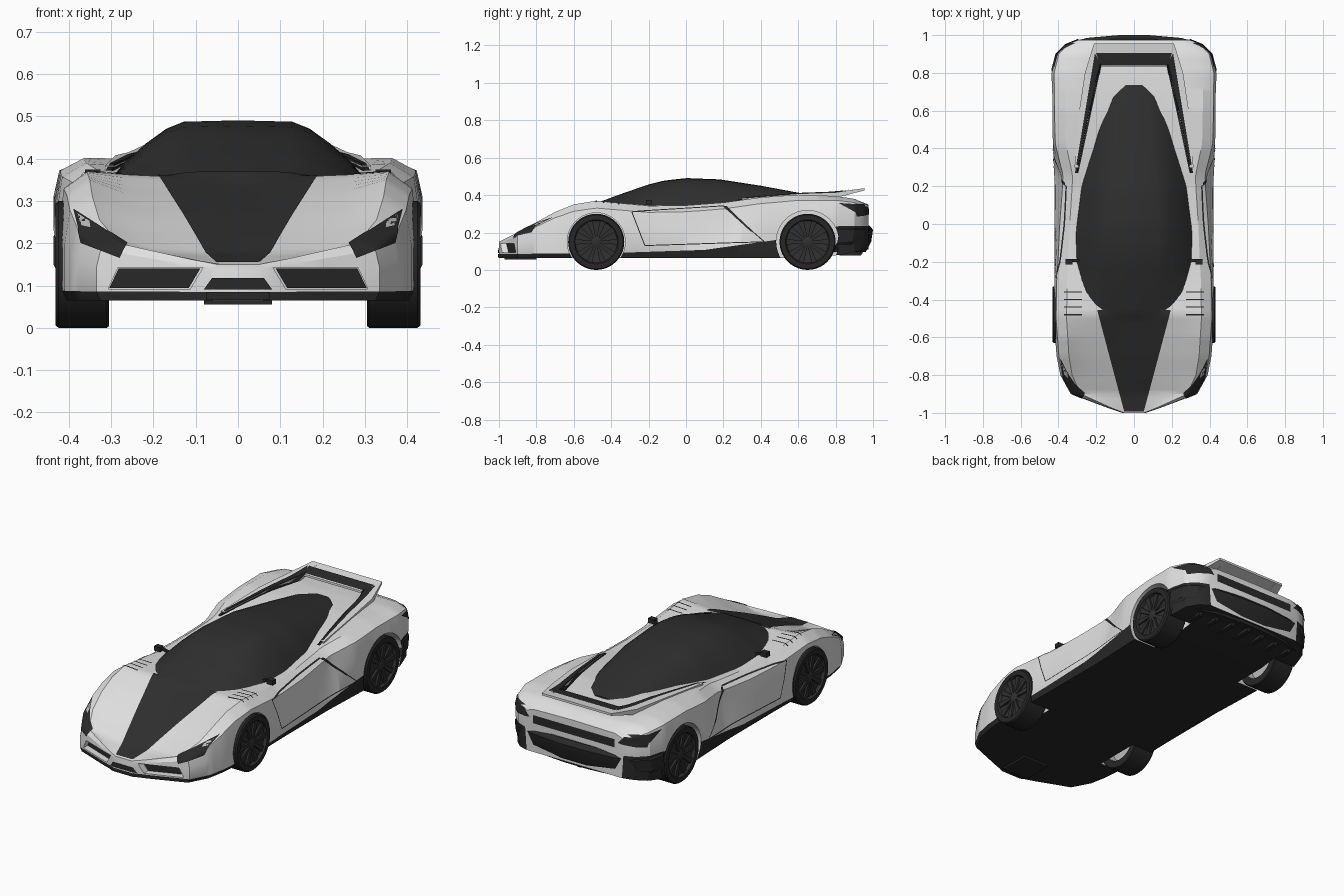
import bpy, bmesh, math
from mathutils import Vector
from mathutils.bvhtree import BVHTree

if "Cube" in bpy.data.objects:
    bpy.data.objects.remove(bpy.data.objects["Cube"])


def material(name, r, g, b):
    m = bpy.data.materials.new(name)
    m.use_nodes = True
    m.diffuse_color = (r, g, b, 1)
    m.node_tree.nodes["Principled BSDF"].inputs["Base Color"].default_value = (r, g, b, 1)
    return m


paint = material("white paint", .75, .75, .75)
trim = material("black trim", .022, .022, .022)
glass = material("dark glass", .028, .028, .028)
rubber = material("tyre rubber", .02, .02, .02)
alloy = material("dark alloy", .03, .03, .03)
silver = material("silver", .5, .5, .5)


def finish(name, bm, mats, angle=25, fix=True):
    """Turn a bmesh into a shaded object."""
    if fix:
        bmesh.ops.recalc_face_normals(bm, faces=bm.faces)
    mesh = bpy.data.meshes.new(name)
    bm.to_mesh(mesh)
    bm.free()
    for m in mats:
        mesh.materials.append(m)
    obj = bpy.data.objects.new(name, mesh)
    bpy.context.collection.objects.link(obj)
    shade(obj, angle)
    return obj


def shade(obj, angle):
    bpy.ops.object.select_all(action='DESELECT')
    obj.select_set(True)
    bpy.context.view_layer.objects.active = obj
    bpy.ops.object.shade_smooth_by_angle(angle=math.radians(angle))


def at(keys, y):
    """Read a value from (position, value) keys."""
    for (a, va), (b, vb) in zip(keys, keys[1:]):
        if y <= b:
            return va + (vb - va) * max(0, y - a) / (b - a)
    return keys[-1][1]


def mix(a, b, t):
    return a + (b - a) * t


def loft(name, mats, rings, rule=lambda k: 0, angle=25):
    """Skin a row of closed rings and cap both ends."""
    bm = bmesh.new()
    rows = [[bm.verts.new(p) for p in ring] for ring in rings]
    n = len(rows[0])
    for a, b in zip(rows, rows[1:]):
        for k in range(n):
            j = (k + 1) % n
            bm.faces.new((a[k], a[j], b[j], b[k])).material_index = rule(k)
    bm.faces.new(rows[0])
    bm.faces.new(rows[-1])
    return finish(name, bm, mats, angle)


def mirrored(half, y):
    """Close a half section whose first and last points lie on the centre line."""
    ring = half + [(-x, z) for x, z in half[-2:0:-1]]
    return [(x, y, z) for x, z in ring]


def slab(y, z, inner, outer, deep=.012):
    """Flat cross-section across x, for the wing and its arms."""
    return [(inner, y, z), (outer, y, z), (outer, y, z - deep), (inner, y, z - deep)]


def box(name, mat, lo, hi):
    plan = [(lo[0], lo[1]), (hi[0], lo[1]), (hi[0], hi[1]), (lo[0], hi[1])]
    return loft(name, [mat], [[(x, y, z) for x, y in plan] for z in (lo[2], hi[2])])


# Body curves along the length
width = [(-1, .06), (-.985, .11), (-.9, .335), (-.8, .39), (-.7, .41), (-.5, .425), (-.2, .42),
         (.2, .42), (.5, .432), (.8, .436), (.9, .41), (.95, .36), (.975, .3)]
pinch = [(-.3, 0), (0, .015), (.26, .035), (.42, 0)]
floor = [(-1, .065), (.7, .065), (.85, .085), (.975, .11)]
sill = [(-1, .085), (-.4, .09), (.1, .107), (.48, .16), (.82, .235)]
crown = [(-1, .15), (-.9, .2), (-.8, .255), (-.7, .31), (-.6, .35), (-.48, .37), (-.35, .357),
         (-.2, .342), (0, .345), (.2, .36), (.4, .388), (.6, .402), (.8, .395), (.9, .38), (.975, .345)]
inner = [(-1, .15), (-.9, .178), (-.82, .215), (-.7, .27), (-.48, .362), (-.3, .352), (0, .342),
         (.2, .352), (.4, .382), (.6, .4), (.8, .395), (.9, .38), (.975, .347)]
middle = [(-1, .15), (-.9, .172), (-.82, .21), (-.7, .262), (-.47, .352), (-.3, .35), (0, .34),
          (.2, .348), (.5, .375), (.7, .383), (.9, .378), (.975, .35)]


def body_section(y):
    w, low, s, top, rim, mid = (at(c, y) for c in (width, floor, sill, crown, inner, middle))
    m = w - at(pinch, y)
    half = [(0, low), (w * .97, low), (w, s), (m, mix(s, top, .5)), (m * .97, mix(s, top, .86)),
            (m * .84, top), (m * .6, rim), (0, mid)]
    return mirrored(half, y)


count = 80
body = loft("body", [paint, trim], [body_section(mix(-1, .975, i / (count - 1))) for i in range(count)],
            lambda k: 1 if min(k, 13 - k) < 2 else 0)


def carve(cutter):
    """Cut a helper out of the body, then drop the helper."""
    cut = body.modifiers.new("cut", 'BOOLEAN')
    cut.operation, cut.solver, cut.object = 'DIFFERENCE', 'EXACT', cutter
    bpy.context.view_layer.objects.active = body
    bpy.ops.object.modifier_apply(modifier=cut.name)
    bpy.data.objects.remove(cutter)


def lathe(name, mats, profile, side, y, z, rule=lambda k: 0, n=40):
    """Spin an (x, radius) profile about an axle."""
    bm = bmesh.new()
    rows = []
    for x, r in profile:
        turn = [math.tau * i / n for i in range(n)]
        rows.append([bm.verts.new((side * x, y + r * math.cos(a), z + r * math.sin(a))) for a in turn])
    for k, (a, b) in enumerate(zip(rows, rows[1:])):
        for i in range(n):
            j = (i + 1) % n
            bm.faces.new((a[i], a[j], b[j], b[i])).material_index = rule(k)
    bm.faces.new(rows[0]).material_index = rule(0)
    bm.faces.new(rows[-1]).material_index = rule(len(rows) - 2)
    return finish(name, bm, mats, 35)


# Wheel arches and front intake pockets cut into the body, then the wheels
axles = [("front", -.48, .155), ("rear", .65, .168)]
intake = [(.284, .142), (.083, .142), (.113, .092), (.307, .092)]
tyre = [(.345, .03), (.345, .1), (.305, .108), (.305, .146), (.31, .15), (.425, .15), (.432, .144),
        (.432, .118), (.416, .112), (.41, .03)]
for side, hand in ((1, "left"), (-1, "right")):
    carve(loft("intake_cutter", [paint], [[(side * x, -1.1, z) for x, z in intake],
                                          [(side * x, mix(-.99, -.87, x / .31), z) for x, z in intake]]))
    for end, y, arch in axles:
        carve(lathe("arch_cutter", [paint], [(.285, arch), (.6, arch)], side, y, .15))
        lathe(f"{end}_{hand}_wheel", [rubber, silver, alloy], tyre, side, y, .15,
              lambda k: 1 if k < 2 else (2 if k > 6 else 0))
        lathe(f"{end}_{hand}_hub", [alloy], [(.4, .028), (.422, .028), (.427, .015)], side, y, .15, n=16)
        for i in range(10):
            a = math.tau * i / 10
            out, across = Vector((0, math.cos(a), math.sin(a))), Vector((0, -math.sin(a), math.cos(a)))
            hub = Vector((0, y, .15))
            rings = [[hub + out * r + across * t * h + Vector((side * x, 0, 0))
                      for t, x in ((-1, .4), (1, .4), (1, .424), (-1, .424))]
                     for r, h in ((.02, .006), (.114, .015))]
            loft(f"{end}_{hand}_spoke", [alloy], rings)
shade(body, 25)

# Canopy
roof = [(-.48, .357), (-.35, .405), (-.2, .457), (-.12, .477), (0, .491), (.18, .484), (.4, .45),
        (.6, .413), (.735, .39)]
spread = [(-.48, .22), (-.35, .275), (-.2, .313), (-.05, .318), (.2, .293), (.5, .21), (.68, .15), (.735, .07)]
base = [(-.48, .342), (-.35, .347), (-.2, .335), (0, .33), (.2, .335), (.5, .365), (.735, .37)]
shape = [(1, 0), (.84, .4), (.69, .67), (.54, .88), (.41, .98), (0, 1)]


def canopy_section(y):
    b, t, c = at(base, y), at(roof, y), at(spread, y)
    return mirrored([(0, b)] + [(c * u, mix(b, t, v)) for u, v in shape], y)


canopy = loft("canopy", [glass], [canopy_section(mix(-.48, .735, i / 40)) for i in range(41)])

# Rear wing carried by arms that rise out of the haunches
wing = loft("rear_wing", [paint], [slab(y, z, -w, w) for w, y, z in ((.225, .835, .419), (.2, .955, .437))])
arm_rows = [(.3, .383, .295, .315, .02), (.6, .408, .235, .29, .03), (.8, .415, .19, .26, .03),
            (.955, .437, .17, .212, .012)]
arms = [loft("wing_arm", [paint], [slab(y, z, s * a, s * b, d) for y, z, a, b, d in arm_rows]) for s in (1, -1)]

# Rear bumper and diffuser fins
plan = [(.437, .82), (.416, .9), (.36, .955), (.25, .985), (.08, 1)]
plan += [(-x, y) for x, y in reversed(plan)]
levels = [(.93, .04, .095), (1, .01, .15), (1, 0, .215), (.97, .02, .238)]
bumper = loft("rear_bumper", [trim], [[(x * k, y - d, z) for x, y in plan] for k, d, z in levels])
for i in range(-3, 4):
    x, back = i * .1, .985 - abs(i) * .012
    loft("diffuser_fin", [trim], [[(x - .012, .82, z), (x + .012, .82, z), (x + .012, y, z), (x - .012, y, z)]
                                  for y, z in ((back - .05, .078), (back, .15))])
box("front_lip", trim, (-.08, -.97, .055), (.08, -.8, .07))

# Mirrors on short stalks
for s in (-1, 1):
    stalk = [[(s * x, y, z + h) for y, h in ((-.2, 0), (-.185, 0), (-.185, .01), (-.2, .01))]
             for x, z in ((.29, .347), (.335, .358))]
    loft("mirror_stalk", [trim], stalk)
    lo, hi = sorted((s * .325, s * .362))
    box("mirror", trim, (lo, -.215, .35), (hi, -.185, .375))

# Thin plates laid on the surface
trees = [BVHTree.FromPolygons([v.co for v in o.data.vertices], [p.vertices for p in o.data.polygons])
         for o in (body, canopy, wing, bumper, *arms)]
views = {"top": lambda a, b: ((a, b, 2), (0, 0, -1)), "front": lambda a, b: ((a, -2, b), (0, 1, 0)),
         "back": lambda a, b: ((a, 2, b), (0, -1, 0)), "left": lambda a, b: ((2, a, b), (-1, 0, 0)),
         "right": lambda a, b: ((-2, a, b), (1, 0, 0))}


def plate(name, mat, corners, view, n=10, lift=.004):
    """Drape a four-cornered plate over the nearest surface."""
    p = [Vector(c) for c in corners]
    bm, grid = bmesh.new(), {}
    for i in range(n + 1):
        for j in range(n + 1):
            q = p[0].lerp(p[1], i / n).lerp(p[3].lerp(p[2], i / n), j / n)
            start, ray = (Vector(v) for v in views[view](q.x, q.y))
            hits = [h for h in (t.ray_cast(start, ray) for t in trees) if h[0]]
            if hits:
                spot, normal = min(hits, key=lambda h: h[3])[:2]
                grid[i, j] = bm.verts.new(spot + normal * lift)
    for i, j in list(grid):
        cell = [grid.get(c) for c in ((i, j), (i + 1, j), (i + 1, j + 1), (i, j + 1))]
        if all(cell):
            face = bm.faces.new(cell)
            face.normal_update()
            if face.normal.dot(ray) > 0:
                face.normal_flip()
    finish(name, bm, [mat], fix=False)


def line(name, a, b, view, thick=.005):
    a, b = Vector(a), Vector(b)
    d = (b - a).normalized() * thick / 2
    o = Vector((-d.y, d.x))
    plate(name, trim, (a - o, b - o, b + o, a + o), view, 12, .003)


def pair(name, mat, corners, view):
    for s in (1, -1):
        plate(name, mat, [(s * x, v) for x, v in corners], view)


plate("bonnet_stripe", glass, ((-.052, -.992), (.052, -.992), (.195, -.455), (-.195, -.455)), "top", 24)
plate("centre_intake", trim, ((-.06, .118), (.06, .118), (.08, .09), (-.08, .09)), "front")
plate("splitter_edge", trim, ((-.075, .066), (.075, .066), (.075, .085), (-.075, .085)), "front")
plate("wing_band", trim, ((-.18, .84), (.18, .84), (.2, .905), (-.2, .905)), "top")
plate("rear_grille", trim, ((-.25, .27), (.25, .27), (.25, .315), (-.25, .315)), "back")
pair("headlight", trim, ((.388, .279), (.262, .198), (.279, .165), (.369, .2)), "front")
pair("headlight_lens", silver, ((.378, .268), (.35, .25), (.348, .235), (.37, .24)), "front")
pair("front_intake", trim, ((.281, .14), (.088, .14), (.115, .094), (.303, .094)), "front")
pair("tail_light", trim, ((.27, .3), (.4, .285), (.415, .345), (.3, .335)), "back")
pair("deck_arm", trim, ((.295, .27), (.313, .27), (.207, .905), (.173, .84)), "top")
for s, view in ((1, "left"), (-1, "right")):
    for i in range(4):
        line("fender_louvre", (s * .275, -.36 - i * .04), (s * .37, -.36 - i * .04), "top", .007)
    outline = [(.2, .34), (-.29, .31), (-.22, .13), (.42, .15), (.2, .34)]
    for a, b in zip(outline, outline[1:]):
        line("door_gap", a, b, view)
    plate("side_intake", trim, ((.2, .338), (.22, .338), (.36, .205), (.347, .205)), view)
    plate("tail_light_side", trim, ((.815, .357), (.955, .348), (.95, .3), (.9, .31)), view)
